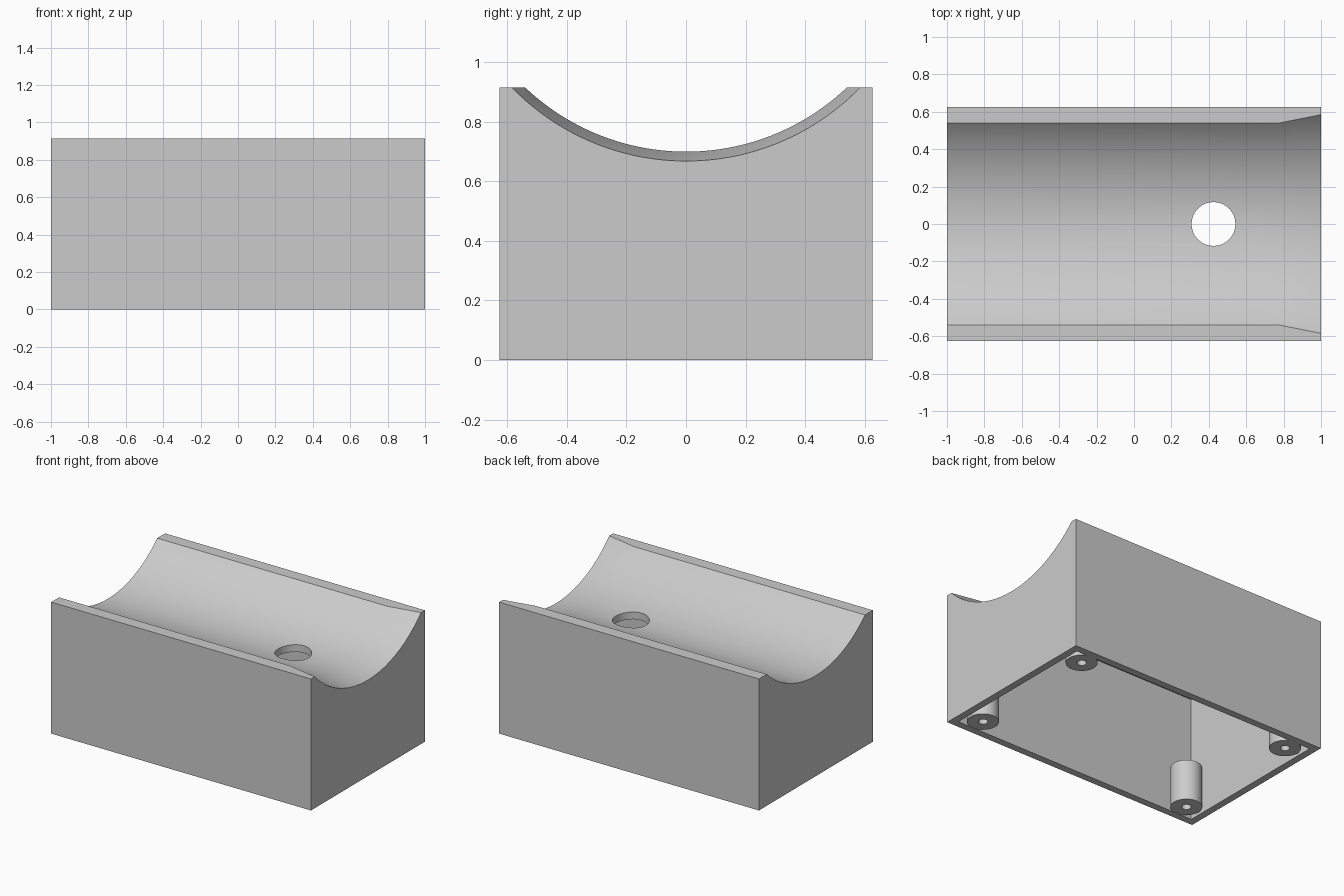
import bpy, bmesh, math
from mathutils import Matrix, Vector

cube = bpy.data.objects.get("Cube")
if cube:
    bpy.data.objects.remove(cube, do_unlink=True)

HALF_X, HALF_Y, HEIGHT = 1.0, 0.626, 0.915
WALL = 0.05
AXIS_Z, TROUGH_R = 1.485, 0.785

grey = bpy.data.materials.new("light_grey")
grey.use_nodes = True
grey.diffuse_color = (0.6, 0.6, 0.6, 1)
grey.node_tree.nodes["Principled BSDF"].inputs["Base Color"].default_value = (0.6, 0.6, 0.6, 1)


def make_object(name, bm):
    bmesh.ops.recalc_face_normals(bm, faces=bm.faces)
    mesh = bpy.data.meshes.new(name)
    bm.to_mesh(mesh)
    bm.free()
    obj = bpy.data.objects.new(name, mesh)
    bpy.context.collection.objects.link(obj)
    mesh.materials.append(grey)
    return obj


def loft(name, rings):
    """Solid through a series of matching point rings, capped at both ends."""
    bm = bmesh.new()
    loops = [[bm.verts.new(p) for p in ring] for ring in rings]
    for a, b in zip(loops, loops[1:]):
        for i in range(len(a)):
            j = (i + 1) % len(a)
            bm.faces.new((a[i], a[j], b[j], b[i]))
    bm.faces.new(loops[0])
    bm.faces.new(loops[-1])
    return make_object(name, bm)


def cylinder(name, x, y, z0, z1, radius, sides=48):
    def ring(z):
        turns = [math.tau * i / sides for i in range(sides)]
        return [(x + radius * math.cos(t), y + radius * math.sin(t), z) for t in turns]
    return loft(name, [ring(z0), ring(z1)])


def activate(obj):
    bpy.ops.object.select_all(action='DESELECT')
    obj.select_set(True)
    bpy.context.view_layer.objects.active = obj


def cut(obj, cutter):
    cutter.hide_render = True
    mod = obj.modifiers.new("cut", 'BOOLEAN')
    mod.operation, mod.solver, mod.object = 'DIFFERENCE', 'EXACT', cutter
    activate(obj)
    bpy.ops.object.modifier_apply(modifier=mod.name)
    bpy.data.objects.remove(cutter, do_unlink=True)


def smooth(obj):
    activate(obj)
    bpy.ops.object.shade_smooth_by_angle(angle=math.radians(30))


# Housing block
bm = bmesh.new()
bmesh.ops.create_cube(bm, size=1, matrix=Matrix.Translation((0, 0, HEIGHT / 2))
                      @ Matrix.Diagonal((2 * HALF_X, 2 * HALF_Y, HEIGHT, 1)))
housing = make_object("housing", bm)

# Trough along the top, flaring at one end
def trough_ring(x, radius, sides=160):
    turns = [math.tau * (i + 0.5) / sides for i in range(sides)]
    return [(x, radius * math.cos(t), AXIS_Z + radius * math.sin(t)) for t in turns]

flare = 0.14
cut(housing, loft("trough_cutter", [
    trough_ring(-1.2, TROUGH_R), trough_ring(0.775, TROUGH_R),
    trough_ring(1.2, TROUGH_R + flare * (1.2 - 0.775))]))

# Hollow underside, its ceiling following the trough
inner_y, ceiling_r = HALF_Y - WALL, TROUGH_R + WALL
steps = 48

def cavity_ring(x):
    points = [(x, -inner_y, -0.1)]
    for i in range(steps + 1):
        y = inner_y * (2 * i / steps - 1)
        z = AXIS_Z - math.sqrt(ceiling_r ** 2 - y * y)
        points.append((x, y, min(z, HEIGHT - WALL)))
    return points + [(x, inner_y, -0.1)]

cut(housing, loft("cavity_cutter", [cavity_ring(WALL - HALF_X), cavity_ring(HALF_X - WALL)]))

# Round opening in the trough floor
cut(housing, cylinder("opening_cutter", 0.425, 0, 0.4, 1.0, 0.117))
smooth(housing)

# Screw posts in the four bottom corners
for side_x, end in ((1, "left"), (-1, "right")):
    for side_y, depth in ((1, "back"), (-1, "front")):
        x, y = side_x * 0.83, side_y * 0.48
        post = cylinder(f"screw_post_{depth}_{end}", x, y, 0.002, 0.285, 0.1)
        cut(post, cylinder("screw_hole_cutter", x, y, -0.1, 0.24, 0.03, 24))
        smooth(post)
